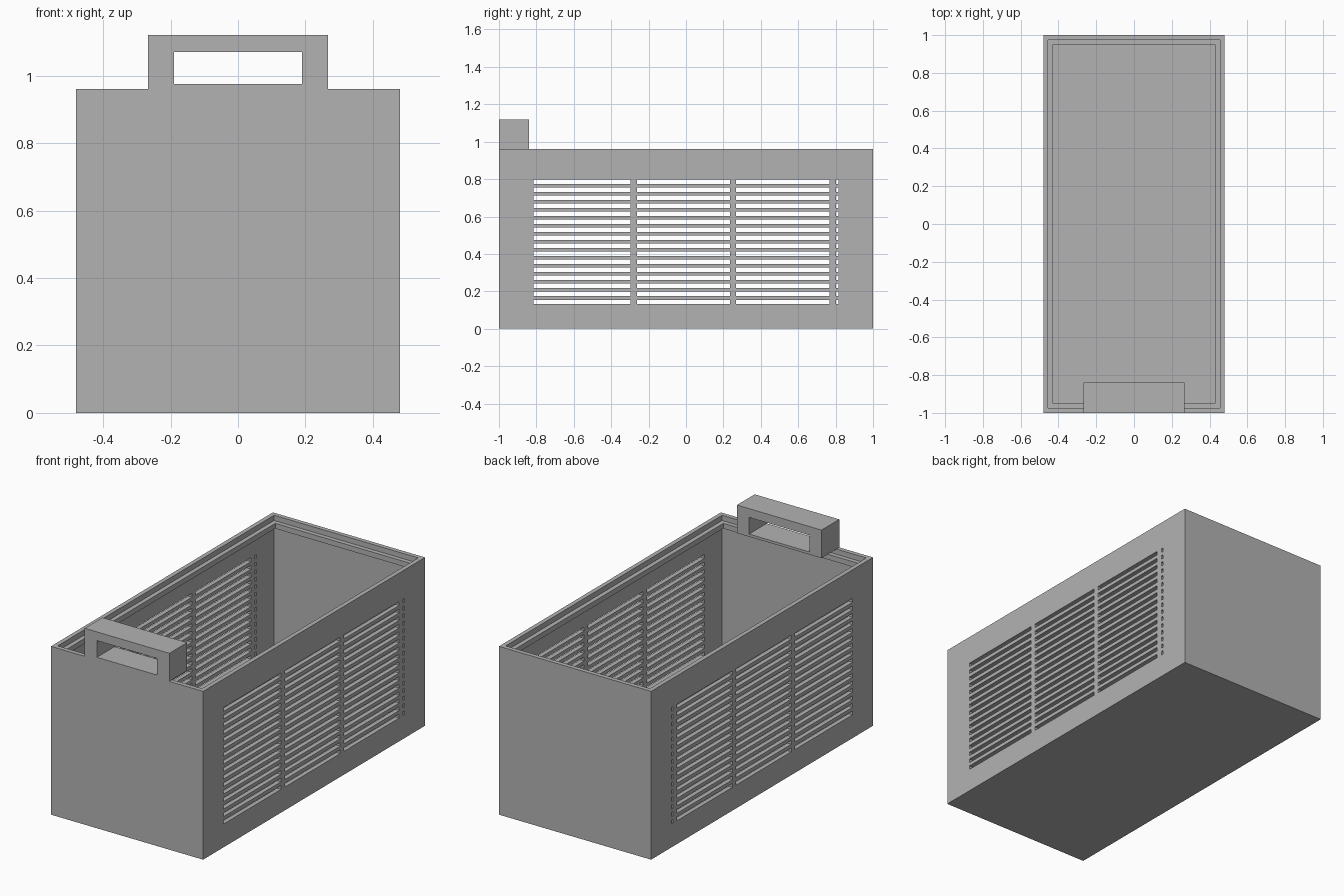
import bpy, bmesh
from mathutils import Matrix, Vector

cube = bpy.data.objects.get("Cube")
if cube:
    bpy.data.objects.remove(cube, do_unlink=True)

grey = bpy.data.materials.new("plain grey")
grey.use_nodes = True
colour = (0.45, 0.45, 0.45, 1)
grey.diffuse_color = colour
grey.node_tree.nodes["Principled BSDF"].inputs["Base Color"].default_value = colour


def add_box(bm, low, high):
    low, high = Vector(low), Vector(high)
    size = Matrix.Diagonal((*(high - low), 1))
    bmesh.ops.create_cube(bm, size=1, matrix=Matrix.Translation((low + high) / 2) @ size)


def make_object(name, bm):
    bmesh.ops.recalc_face_normals(bm, faces=bm.faces)
    mesh = bpy.data.meshes.new(name)
    bm.to_mesh(mesh)
    bm.free()
    mesh.materials.append(grey)
    ob = bpy.data.objects.new(name, mesh)
    bpy.context.collection.objects.link(ob)
    return ob


def box_object(name, low, high):
    bm = bmesh.new()
    add_box(bm, low, high)
    return make_object(name, bm)


def cut(target, cutter):
    cutter.hide_render = True
    mod = target.modifiers.new("cut", "BOOLEAN")
    mod.operation = "DIFFERENCE"
    mod.solver = "EXACT"
    mod.object = cutter
    bpy.context.view_layer.objects.active = target
    bpy.ops.object.modifier_apply(modifier=mod.name)
    bpy.data.objects.remove(cutter, do_unlink=True)


# Overall sizes
HALF_X, HALF_Y, TOP = 0.48, 1.0, 0.96
WALL = 0.025
LIP_LOW, LIP_HIGH = 0.9, 0.93

# Crate body
crate = box_object("crate", (-HALF_X, -HALF_Y, 0), (HALF_X, HALF_Y, TOP))

# Cavity with a lid-support lip left standing below the rim
bm = bmesh.new()
levels = [(WALL, WALL), (WALL, LIP_LOW), (2 * WALL, LIP_LOW),
          (2 * WALL, LIP_HIGH), (WALL, LIP_HIGH), (WALL, TOP + 0.1)]
rings = []
for inset, z in levels:
    x, y = HALF_X - inset, HALF_Y - inset
    rings.append([bm.verts.new((sx * x, sy * y, z))
                  for sx, sy in ((-1, -1), (1, -1), (1, 1), (-1, 1))])
for a, b in zip(rings, rings[1:]):
    for i in range(4):
        j = (i + 1) % 4
        bm.faces.new((a[i], a[j], b[j], b[i]))
bm.faces.new(rings[0])
bm.faces.new(rings[-1])
cut(crate, make_object("cavity_cutter", bm))

# Vent slots through both long walls, with a narrow last column
bm = bmesh.new()
columns = [(-0.815, -0.297), (-0.263, 0.235), (0.268, 0.767), (0.802, 0.815)]
for row in range(16):
    z = 0.144 + row * 0.0428
    for y0, y1 in columns:
        add_box(bm, (-0.6, y0, z - 0.011), (0.6, y1, z + 0.011))
cut(crate, make_object("vent_cutter", bm))

# Handle on the front rim
handle = box_object("handle", (-0.267, -HALF_Y, TOP), (0.267, -0.84, 1.12))
cut(handle, box_object("grip_cutter", (-0.19, -1.1, 0.975), (0.19, -0.7, 1.07)))
